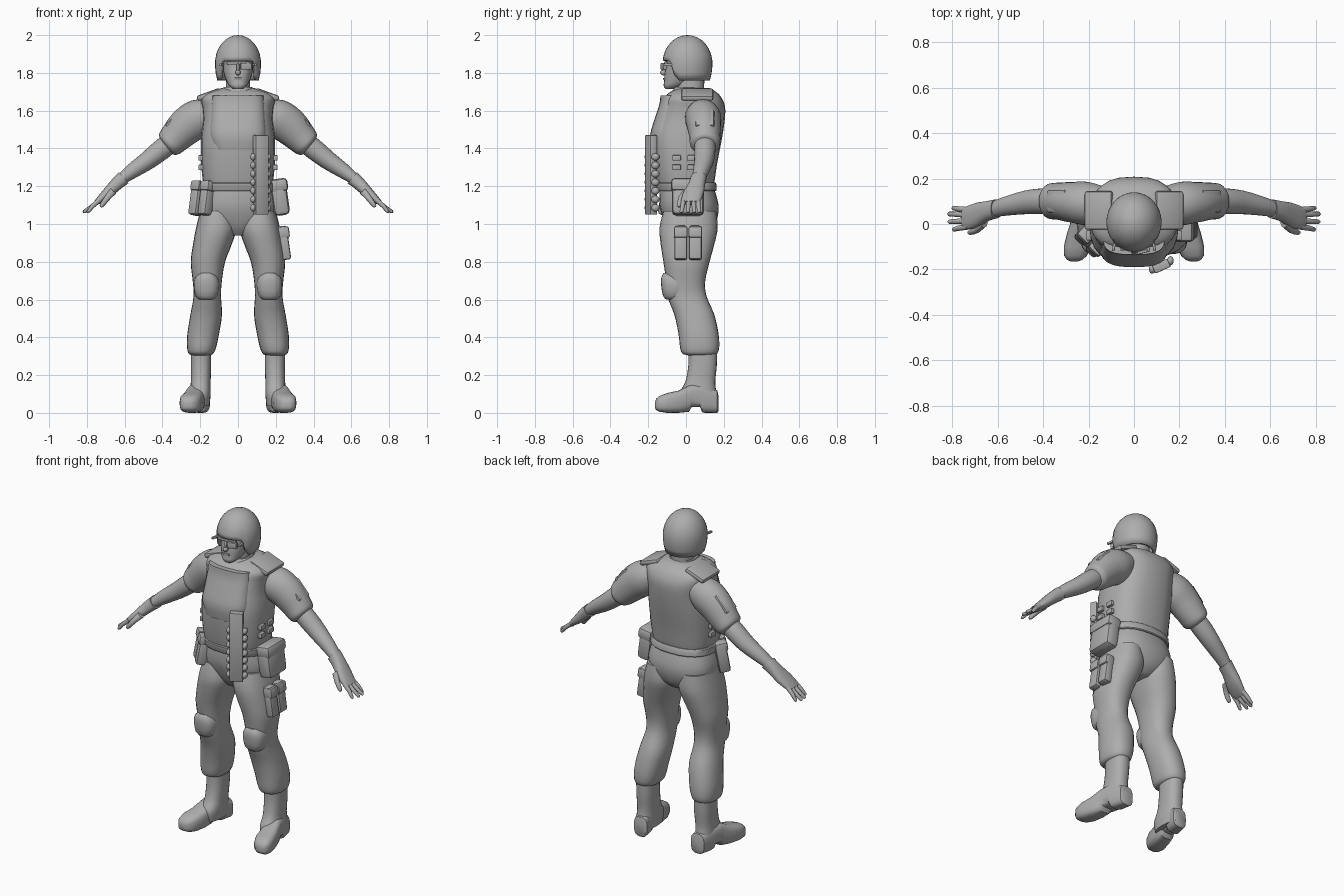
import bpy, bmesh, math
from mathutils import Vector, Matrix

GREY = bpy.data.materials.new("plain_grey")
GREY.diffuse_color = (0.42, 0.42, 0.42, 1)


def finish(name, bm, mirror=False):
    bmesh.ops.recalc_face_normals(bm, faces=bm.faces)
    me = bpy.data.meshes.new(name)
    bm.to_mesh(me)
    bm.free()
    me.materials.append(GREY)
    ob = bpy.data.objects.new(name, me)
    bpy.context.collection.objects.link(ob)
    if mirror:
        ob.modifiers.new("mirror", 'MIRROR').use_mirror_merge = False
    return ob


def smooth_rows(rows, steps):
    """Catmull-Rom interpolation of cross-section parameters."""
    out = []
    for i in range(len(rows) - 1):
        a, b, c, d = (rows[max(0, min(len(rows) - 1, j))] for j in (i - 1, i, i + 1, i + 2))
        for k in range(steps):
            t = k / steps
            out.append([0.5 * (2 * q + (r - p) * t + (2 * p - 5 * q + 4 * r - s) * t * t
                               + (3 * q - p - 3 * r + s) * t ** 3) for p, q, r, s in zip(a, b, c, d)])
    return out + [list(rows[-1])]


def skin(name, rings, mirror=False):
    """Joins (centre, u, v, power) superellipse rings into a capped tube."""
    bm = bmesh.new()
    n, loops = 24, []
    for c, u, v, p in rings:
        loop = []
        for i in range(n):
            a = 2 * math.pi * i / n
            ca, sa = math.cos(a), math.sin(a)
            e = 2 / p
            loop.append(bm.verts.new(c + u * math.copysign(abs(ca) ** e, ca)
                                     + v * math.copysign(abs(sa) ** e, sa)))
        loops.append(loop)
    for l0, l1 in zip(loops, loops[1:]):
        for i in range(n):
            bm.faces.new((l0[i], l0[(i + 1) % n], l1[(i + 1) % n], l1[i]))
    bm.faces.new(loops[0])
    bm.faces.new(loops[-1])
    return finish(name, bm, mirror)


def upright(name, rows, p=2.3, mirror=False, steps=3):
    """Rows are z, x0, x1, y0, y1."""
    return skin(name, [(Vector(((x0 + x1) / 2, (y0 + y1) / 2, z)), Vector(((x1 - x0) / 2, 0, 0)),
                        Vector((0, (y1 - y0) / 2, 0)), p)
                       for z, x0, x1, y0, y1 in smooth_rows(rows, steps)], mirror)


def limb(name, rows, p=2.0, steps=3):
    """Mirrored tube; rows are x, y, z, radius along y, radius across."""
    rows = smooth_rows(rows, steps)
    rings = []
    for i, (x, y, z, a, b) in enumerate(rows):
        q0, q1 = rows[max(0, i - 1)], rows[min(len(rows) - 1, i + 1)]
        t = Vector((q1[0] - q0[0], 0, q1[2] - q0[2])).normalized()
        rings.append((Vector((x, y, z)), Vector((0, a, 0)), Vector((-t.z, 0, t.x)) * b, p))
    return skin(name, rings, True)


def box(name, loc, size, rot=(0, 0, 0), bevel=0.012, mirror=False):
    bm = bmesh.new()
    bmesh.ops.create_cube(bm, size=1)
    bmesh.ops.scale(bm, vec=size, verts=bm.verts)
    if bevel:
        bmesh.ops.bevel(bm, geom=bm.edges[:], offset=bevel, segments=2, profile=0.5, affect='EDGES')
    m = Matrix.Translation(loc)
    for ang, ax in zip(reversed(rot), 'ZYX'):
        m = m @ Matrix.Rotation(math.radians(ang), 4, ax)
    bm.transform(m)
    return finish(name, bm, mirror)


def ball(name, loc, size, mirror=False, seg=16):
    bm = bmesh.new()
    bmesh.ops.create_uvsphere(bm, u_segments=seg, v_segments=seg // 2, radius=1)
    bmesh.ops.scale(bm, vec=size, verts=bm.verts)
    bmesh.ops.translate(bm, vec=loc, verts=bm.verts)
    return finish(name, bm, mirror)


def sym(rows):
    return [(z, -x, x, y0, y1) for z, x, y0, y1 in rows]


# Torso: vest, collar, hips, belt
upright("vest", sym([(1.19, .175, -.145, .14), (1.22, .185, -.155, .15), (1.32, .195, -.17, .165),
                     (1.45, .195, -.178, .19), (1.55, .185, -.155, .205), (1.62, .19, -.13, .207),
                     (1.665, .195, -.115, .19), (1.695, .16, -.09, .165), (1.72, .085, -.04, .125)]), 2.6)
upright("chest_panel", sym([(1.39, .13, -.182, 0), (1.47, .15, -.19, 0), (1.55, .145, -.168, 0),
                            (1.63, .14, -.142, 0), (1.68, .135, -.135, 0)]), 2.8)
upright("collar", sym([(1.67, .09, -.085, .1), (1.70, .088, -.075, .1), (1.725, .075, -.06, .095)]))
upright("hips", sym([(.94, .05, -.07, .10), (.98, .13, -.10, .145), (1.04, .195, -.125, .168),
                     (1.10, .205, -.14, .172), (1.17, .19, -.14, .155), (1.24, .17, -.13, .13)]), 2.4)
upright("belt", sym([(1.175, .196, -.153, .158), (1.18, .2, -.157, .162), (1.215, .2, -.16, .16),
                     (1.22, .195, -.156, .156)]), 2.4, steps=1)
box("shoulder_strap", (.155, .06, 1.685), (.13, .17, .03), (0, 20, 0), mirror=True)
for z in (1.30, 1.35):
    for y in (-.05, .03):
        box("side_buckle", (.197, y, z), (.025, .045, .03), bevel=.005, mirror=True)

# Neck and head
upright("neck", sym([(1.64, .075, -.06, .10), (1.70, .065, -.05, .095), (1.80, .065, -.05, .10)]))
upright("head", sym([(1.714, .024, -.108, -.06), (1.73, .045, -.118, -.02), (1.755, .06, -.116, .03),
                     (1.79, .074, -.114, .085), (1.83, .082, -.108, .1), (1.88, .085, -.108, .1)]), 2.3)
ball("nose", (0, -.116, 1.802), (.014, .022, .016))
box("nose_bridge", (0, -.113, 1.825), (.016, .026, .045), (-14, 0, 0), .005)
box("lips", (0, -.115, 1.768), (.044, .012, .013), bevel=.004)
box("brow", (0, -.106, 1.852), (.12, .022, .016), bevel=.005)
box("eyepiece", (.042, -.118, 1.835), (.058, .02, .036), (0, 0, 14), .004)
box("eyepiece_arm", (.084, -.075, 1.843), (.012, .09, .014), (0, 0, 10), .003, True)

# Helmet: dome whose rim drops over the ears and nape
bm = bmesh.new()
N, M, grid = 32, 10, []
for j in range(1, M + 1):
    row = []
    for i in range(N):
        a = 2 * math.pi * i / N
        f = max(0, min(1, (-math.sin(a) - .45) / .3))
        rim = 1.76 + .105 * f * f * (3 - 2 * f)
        h = math.cos(j / M * math.pi / 2)
        z = rim + (2.0 - rim) * h
        k = (z - 1.85) / .15
        r = math.sqrt(max(0, 1 - k * k)) if k > 0 else 1 - .28 * k * k
        row.append(bm.verts.new((.122 * r * math.cos(a), .008 + .132 * r * math.sin(a), z)))
    grid.append(row)
top = bm.verts.new((0, .008, 2.0))
for i in range(N):
    bm.faces.new((top, grid[0][i], grid[0][(i + 1) % N]))
    for j in range(M - 1):
        bm.faces.new((grid[j][i], grid[j + 1][i], grid[j + 1][(i + 1) % N], grid[j][(i + 1) % N]))
helmet = finish("helmet", bm)
helmet.modifiers.new("shell", 'SOLIDIFY').thickness = .018

# Arms: sleeve, pad, forearm, hand
limb("sleeve", [(.12, .09, 1.60, .07, .065), (.20, .09, 1.565, .095, .10), (.27, .095, 1.52, .09, .10),
                (.33, .10, 1.46, .082, .086), (.365, .10, 1.422, .078, .074), (.378, .10, 1.41, .058, .055)])
box("sleeve_pad", (.335, .10, 1.555), (.12, .10, .035), (0, 47, 0), mirror=True)
box("sleeve_band", (.385, .10, 1.475), (.035, .11, .02), (0, 47, 0), .006, True)
limb("forearm", [(.34, .10, 1.445, .055, .055), (.41, .10, 1.39, .056, .055), (.48, .095, 1.335, .052, .049),
                 (.56, .08, 1.28, .043, .040), (.62, .065, 1.235, .036, .030), (.66, .055, 1.20, .036, .028)])
limb("glove", [(.605, .067, 1.245, .042, .038), (.645, .057, 1.21, .044, .034), (.69, .04, 1.165, .054, .028),
               (.73, .028, 1.13, .052, .02), (.752, .026, 1.112, .044, .013)], 2.4)
for y, x1, spread in ((-.012, .798, -.012), (.014, .818, -.004), (.04, .82, .004), (.062, .80, .008)):
    limb("finger", [(.73, y, 1.13, .013, .014), (.77, y + spread / 2, 1.095, .012, .012),
                    (x1 - .006, y + spread, 1.066, .010, .009), (x1, y + spread, 1.06, .004, .004)], steps=1)
limb("thumb", [(.66, .005, 1.175, .02, .02), (.69, -.025, 1.14, .015, .016),
               (.72, -.036, 1.10, .012, .012), (.728, -.038, 1.09, .005, .005)], steps=2)

# Trouser legs and knee pads
upright("trouser_leg", [(1.07, .03, .20, -.12, .16), (.98, .008, .222, -.14, .168), (.90, .03, .237, -.135, .152),
                        (.80, .068, .25, -.12, .125), (.70, .085, .24, -.105, .102), (.62, .09, .235, -.10, .108),
                        (.52, .085, .252, -.062, .15), (.42, .10, .268, -.04, .172), (.35, .115, .27, -.032, .176),
                        (.315, .13, .262, -.02, .165), (.305, .15, .245, .01, .14)], 2.3, True)
upright("knee_pad", [(.60, .13, .205, -.105, -.02), (.62, .108, .226, -.122, 0), (.68, .097, .235, -.132, .01),
                     (.72, .11, .225, -.13, 0), (.74, .135, .20, -.118, -.02)], 2.6, True, 2)

# Boots: shaft plus foot that turns outward
upright("boot_shaft", [(.34, .142, .25, .012, .165), (.25, .142, .25, .012, .163), (.16, .145, .25, -.005, .155),
                       (.10, .145, .255, -.04, .162), (.04, .15, .25, -.03, .165)], 2.4, True)
foot = [(.172, .035, .01, .09), (.165, .045, 0, .12), (.10, .05, 0, .15), (.085, .05, .004, .15),
        (.075, .05, .03, .15), (.03, .05, .03, .15), (.015, .052, .006, .145), (-.04, .058, 0, .118),
        (-.10, .06, 0, .105), (-.14, .05, .006, .09), (-.158, .034, .015, .075), (-.165, .015, .028, .055)]
skin("boot_foot", [(Vector((.228 - .21 * y, y, (z0 + z1) / 2)), Vector((w, 0, 0)),
                    Vector((0, 0, (z1 - z0) / 2)), 3.0) for y, w, z0, z1 in foot], True)

# Hip bags and thigh pouches
box("right_hip_bag", (.222, .01, 1.14), (.085, .17, .19), (0, -8, 0), .025)
box("right_hip_bag_flap", (.218, .01, 1.205), (.092, .178, .07), (0, -8, 0), .02)
for x, y in ((-.215, -.045), (-.165, -.10)):
    box("left_hip_pouch", (x, y, 1.135), (.065, .06, .18), (0, 10, 45), .014)
    box("left_hip_pouch_flap", (x + .008, y, 1.20), (.07, .068, .055), (0, 10, 45), .012)
for y in (-.028, .05):
    box("thigh_pouch", (.245, y, .90), (.05, .068, .18), (0, -8, 0), .012)
    box("thigh_pouch_flap", (.243, y, .955), (.058, .072, .06), (0, -8, 0), .01)

# Cartridge strip on the belly
box("cartridge_strip", (.12, -.185, 1.26), (.075, .04, .42), (0, 0, 24), .005)
for k in range(7):
    for s in (-1, 1):
        ball("cartridge", (.12 + s * .04, -.18 + s * .018, 1.085 + k * .045), (.016, .022, .02), seg=10)

# Smooth shading with crisp edges
bpy.ops.object.select_all(action='DESELECT')
for ob in bpy.context.scene.objects:
    ob.select_set(True)
    bpy.context.view_layer.objects.active = ob
bpy.ops.object.shade_smooth_by_angle(angle=math.radians(40))
